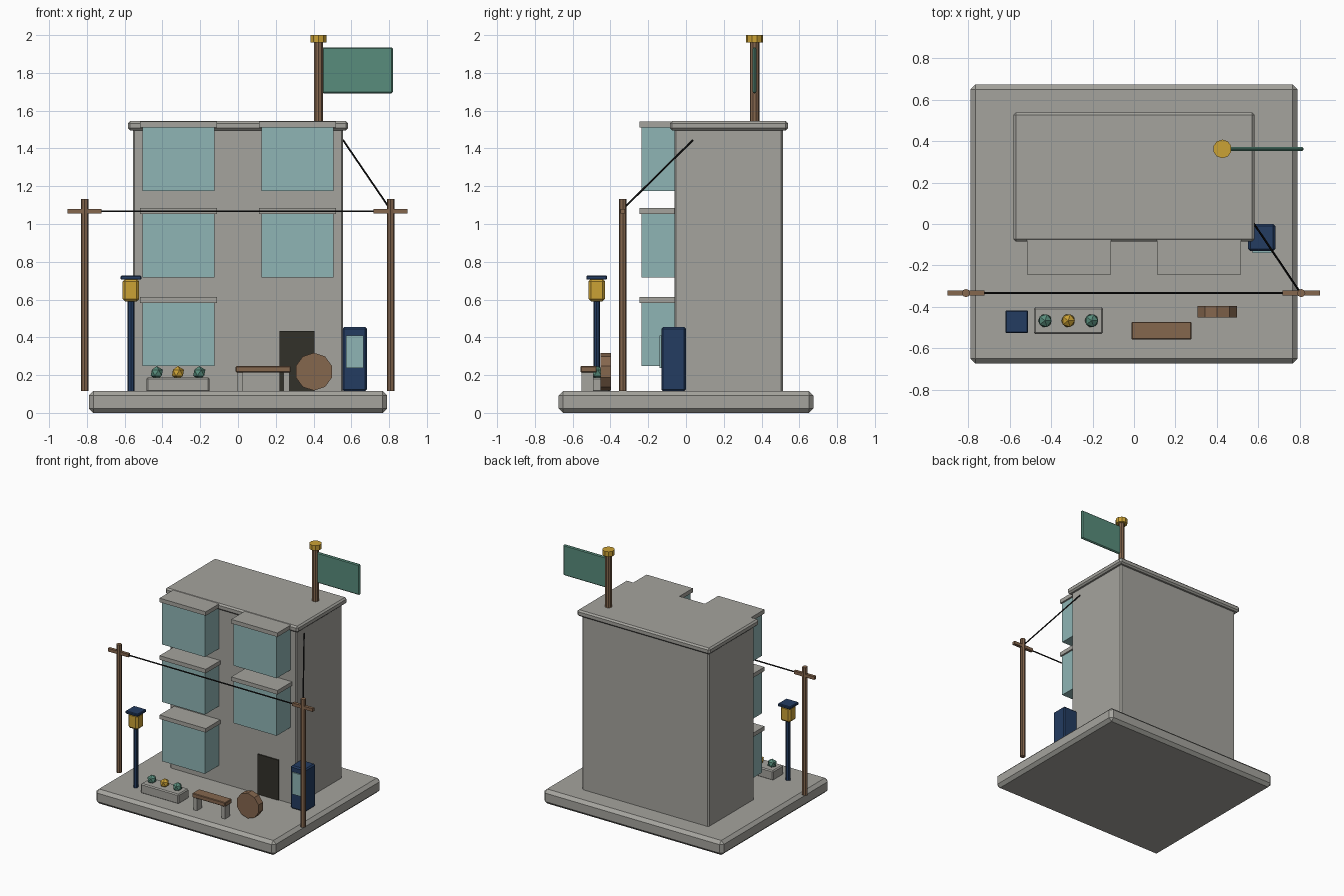
import bpy
import bmesh
from mathutils import Vector

if "Cube" in bpy.data.objects:
    bpy.data.objects.remove(bpy.data.objects["Cube"])


def mat(name, r, g, b):
    m = bpy.data.materials.new(name)
    m.diffuse_color = (r, g, b, 1)
    m.use_nodes = True
    m.node_tree.nodes["Principled BSDF"].inputs["Base Color"].default_value = m.diffuse_color
    return m


CONCRETE = mat("concrete grey", 0.375, 0.37, 0.34)
GLASS = mat("pale teal glass", 0.275, 0.46, 0.46)
GREEN = mat("teal green", 0.098, 0.265, 0.2)
WOOD = mat("brown wood", 0.235, 0.135, 0.076)
BLUE = mat("navy blue", 0.017, 0.045, 0.12)
GOLD = mat("gold", 0.6, 0.36, 0.036)
DARK = mat("dark door", 0.032, 0.031, 0.023)
BLACK = mat("black wire", 0.008, 0.008, 0.008)


def finish(name, bm, material):
    me = bpy.data.meshes.new(name)
    bm.to_mesh(me)
    bm.free()
    me.materials.append(material)
    ob = bpy.data.objects.new(name, me)
    bpy.context.collection.objects.link(ob)
    return ob


def box(name, xs, ys, zs, material, bevel=0):
    """Box given by its min/max on each axis, with optional chamfer."""
    bm = bmesh.new()
    bmesh.ops.create_cube(bm, size=1)
    for v in bm.verts:
        for i, (lo, hi) in enumerate((xs, ys, zs)):
            v.co[i] = lo if v.co[i] < 0 else hi
    if bevel:
        bmesh.ops.bevel(bm, geom=bm.edges[:], offset=bevel, segments=1,
                        affect='EDGES', profile=0.5)
    return finish(name, bm, material)


def rod(name, a, b, radius, sides, material):
    """Capped prism running from point a to point b."""
    a, b = Vector(a), Vector(b)
    bm = bmesh.new()
    bmesh.ops.create_cone(bm, cap_ends=True, segments=sides, radius1=radius,
                          radius2=radius, depth=(b - a).length)
    ob = finish(name, bm, material)
    ob.location = (a + b) / 2
    ob.rotation_mode = 'QUATERNION'
    ob.rotation_quaternion = Vector((0, 0, 1)).rotation_difference(b - a)
    return ob


G = 0.115  # top of the base slab

# Base, building and roof
box("base_slab", (-0.79, 0.79), (-0.675, 0.675), (0, G), CONCRETE, 0.024)
box("building", (-0.557, 0.557), (-0.062, 0.513), (G - 0.01, 1.51), CONCRETE, 0.01)
box("roof_slab", (-0.583, 0.583), (-0.085, 0.54), (1.495, 1.545), CONCRETE, 0.012)

# Bay windows with their caps; the door takes the lower right place
for floor, z in enumerate((0.247, 0.718, 1.175)):
    for side, x in (("left", -0.315), ("right", 0.315)):
        if floor == 0 and side == "right":
            continue
        box(f"bay_window_{side}_{floor}", (x - 0.19, x + 0.19), (-0.236, -0.05),
            (z, z + 0.335), GLASS)
        box(f"bay_cap_{side}_{floor}", (x - 0.203, x + 0.203), (-0.245, -0.05),
            (z + 0.335, z + 0.367), CONCRETE)
box("door", (0.22, 0.405), (-0.071, -0.055), (G, 0.434), DARK)

# Roof flag
rod("flag_pole", (0.427, 0.363, 1.53), (0.427, 0.363, 1.97), 0.025, 10, WOOD)
rod("flag_pole_cap", (0.427, 0.363, 1.96), (0.427, 0.363, 2.0), 0.045, 10, GOLD)
box("flag", (0.445, 0.82), (0.353, 0.373), (1.692, 1.935), GREEN, 0.007)

# Utility poles and wires
for side, x in (("left", -0.812), ("right", 0.808)):
    rod(f"utility_pole_{side}", (x, -0.334, G), (x, -0.334, 1.132), 0.02, 8, WOOD)
    box(f"crossbar_{side}", (x - 0.09, x + 0.09), (-0.346, -0.322),
        (1.055, 1.08), WOOD)
rod("street_wire", (-0.812, -0.334, 1.067), (0.808, -0.334, 1.067), 0.005, 6, BLACK)
rod("service_wire", (0.808, -0.338, 1.075), (0.557, 0.035, 1.443), 0.005, 6, BLACK)

# Street lamp
lx, ly = -0.567, -0.473
rod("lamp_post", (lx, ly, G), (lx, ly, 0.61), 0.018, 8, BLUE)
box("lantern", (lx - 0.044, lx + 0.044), (ly - 0.044, ly + 0.044),
    (0.59, 0.71), GOLD, 0.014)
box("lamp_cap", (lx - 0.055, lx + 0.055), (ly - 0.055, ly + 0.055),
    (0.705, 0.727), BLUE, 0.005)

# Planter with three shrubs
box("planter", (-0.484, -0.15), (-0.532, -0.402), (G - 0.005, 0.188), CONCRETE, 0.008)
for i, (x, m) in enumerate(((-0.43, GREEN), (-0.318, GOLD), (-0.205, GREEN))):
    bm = bmesh.new()
    bmesh.ops.create_icosphere(bm, subdivisions=1, radius=0.036)
    finish(f"shrub_{i}", bm, m).location = (x, -0.467, 0.212)

# Bench
box("bench_seat", (-0.012, 0.278), (-0.558, -0.473), (0.214, 0.248), WOOD, 0.004)
for side, x in (("left", 0.01), ("right", 0.256)):
    box(f"bench_leg_{side}", (x - 0.016, x + 0.016), (-0.552, -0.49),
        (G, 0.216), CONCRETE)

# Wooden reel standing on its rim
rod("wooden_reel", (0.402, -0.453, 0.218), (0.402, -0.397, 0.218), 0.1, 10, WOOD)

# Vending cabinet with front window
box("vending_cabinet", (0.552, 0.683), (-0.131, 0), (G, 0.455), BLUE, 0.01)
box("vending_window", (0.573, 0.665), (-0.14, -0.13), (0.237, 0.41), GLASS)
